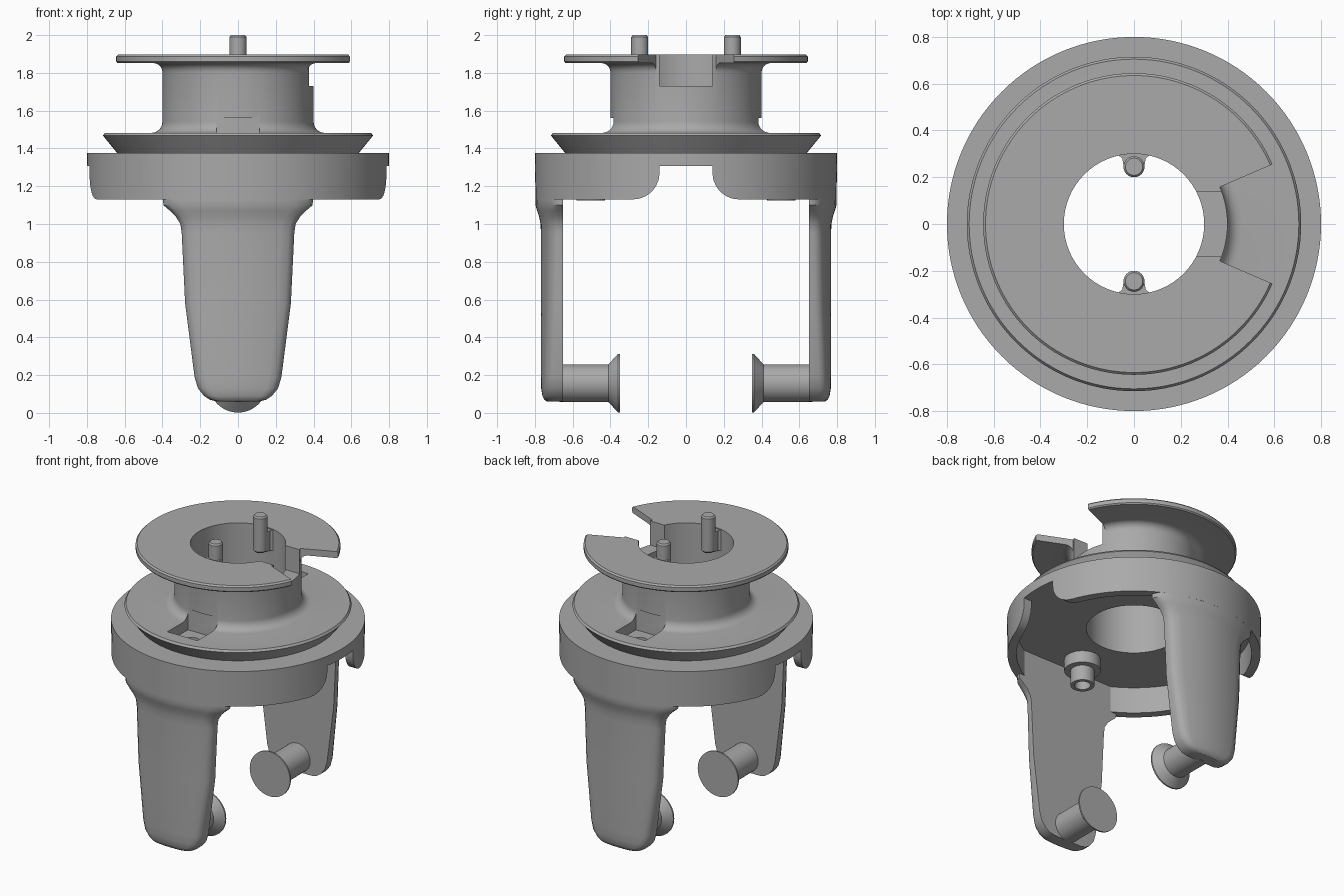
import bpy, bmesh
from math import sin, cos, pi, radians, sqrt

if "Cube" in bpy.data.objects:
    bpy.data.objects.remove(bpy.data.objects["Cube"])

grey = bpy.data.materials.new("plain_grey")
grey.use_nodes = True
grey.diffuse_color = (0.4, 0.4, 0.4, 1)
grey.node_tree.nodes["Principled BSDF"].inputs["Base Color"].default_value = (0.4, 0.4, 0.4, 1)


def finish(name, bm):
    bmesh.ops.recalc_face_normals(bm, faces=bm.faces)
    mesh = bpy.data.meshes.new(name)
    bm.to_mesh(mesh)
    bm.free()
    mesh.materials.append(grey)
    ob = bpy.data.objects.new(name, mesh)
    bpy.context.collection.objects.link(ob)
    return ob


def loft(name, rings, closed=False):
    """Skin a list of equal point rings, capped unless they close on themselves."""
    bm = bmesh.new()
    loops = [[bm.verts.new(p) for p in ring] for ring in rings]
    pairs = list(zip(loops, loops[1:])) + ([(loops[-1], loops[0])] if closed else [])
    for a, b in pairs:
        n = len(a)
        for i in range(n):
            j = (i + 1) % n
            bm.faces.new((a[i], a[j], b[j], b[i]))
    if not closed:
        bm.faces.new(loops[0])
        bm.faces.new(loops[-1])
    return finish(name, bm)


def lathe(name, profile, origin=(0, 0, 0), axis="z", seg=96, closed=True):
    """Turn an (r, h) profile about an axis through origin."""
    ox, oy, oz = origin
    rings = []
    for r, h in profile:
        ring = []
        for k in range(seg):
            a = 2 * pi * k / seg
            c, s = r * cos(a), r * sin(a)
            ring.append((ox + c, oy + s, oz + h) if axis == "z" else (ox + c, oy + h, oz + s))
        rings.append(ring)
    return loft(name, rings, closed)


def box(name, x0, x1, y0, y1, z0, z1):
    corners = [(x0, y0), (x1, y0), (x1, y1), (x0, y1)]
    return loft(name, [[(x, y, z) for x, y in corners] for z in (z0, z1)])


def cut(target, cutter):
    cutter.hide_render = True
    mod = target.modifiers.new("cut", "BOOLEAN")
    mod.operation = "DIFFERENCE"
    mod.solver = "EXACT"
    mod.object = cutter
    bpy.context.view_layer.objects.active = target
    bpy.ops.object.modifier_apply(modifier=mod.name)
    bpy.data.objects.remove(cutter)


def fillet(cx, cz, r, a0, a1, n=6):
    return [(cx + r * cos(radians(a0 + (a1 - a0) * i / n)),
             cz + r * sin(radians(a0 + (a1 - a0) * i / n))) for i in range(n + 1)]


# Spool body: bore, upper flange, hub, conical flange and hollow skirt
ceiling = 1.312
profile = [(0.3, ceiling), (0.3, 1.897), (0.635, 1.897), (0.645, 1.887), (0.645, 1.86), (0.638, 1.852)]
profile += fillet(0.45, 1.802, 0.05, 90, 180)
profile += fillet(0.46, 1.542, 0.06, 180, 270)
profile += [(0.705, 1.482), (0.715, 1.468), (0.64, 1.376), (0.8, 1.376),
            (0.797, 1.13), (0.74, 1.13), (0.74, ceiling)]
body = lathe("spool_body", profile, seg=128)

# Rounded openings through both sides of the skirt
edge = [(0.28, 1.0)] + [(0.28 - 0.14 * sin(t * pi / 12), 1.27 - 0.14 * cos(t * pi / 12))
                        for t in range(7)] + [(0.14, 1.308)]
outline = edge + [(-y, z) for y, z in reversed(edge)]
cut(body, loft("skirt_cutter", [[(x, y, z) for y, z in outline] for x in (-1, 1)]))

# Slot in the hub wall and wedge opening in the upper flange
cut(body, box("slot_cutter", 0.2, 0.42, -0.14, 0.14, 1.73, 2))
half = radians(23.3)
angles = [half * (i / 8 - 1) for i in range(17)]
sector = [(0.4 * cos(a), 0.4 * sin(a)) for a in angles]
sector += [(0.8 * cos(a), 0.8 * sin(a)) for a in reversed(angles)]
cut(body, loft("wedge_cutter", [[(x, y, z) for x, y in sector] for z in (1.79, 2)]))

# Pockets with screw holes beside the hub, front and back
for s in (-1, 1):
    ys = sorted((s * 0.385, s * 0.61))
    cut(body, box("pocket_cutter", -0.115, 0.115, *ys, 1.41, 1.56))
    cut(body, lathe("hole_cutter", [(0.05, 1.2), (0.05, 1.5)], (0, s * 0.505, 0), seg=32, closed=False))

parts = [body]

# Leg heights as (z, half width, outer radius)
sections = [(0.06, 0.11, 0.735), (0.07, 0.15, 0.75), (0.09, 0.18, 0.76), (0.13, 0.212, 0.767),
            (0.19, 0.23, 0.768), (0.58, 0.28, 0.768), (0.95, 0.298, 0.768), (1.0, 0.305, 0.77),
            (1.04, 0.33, 0.778), (1.07, 0.36, 0.788), (1.1, 0.395, 0.797), (1.13, 0.397, 0.797),
            (1.315, 0.397, 0.797)]


def leg_ring(s, z, w, radius):
    """Flat inside, curved outside, softened outer corners."""
    r = 0.03
    def outer(x):
        return sqrt(radius ** 2 - x ** 2)
    side = [(w, 0.65), (w, outer(w) - r), (w - 0.3 * r, outer(w) - 0.3 * r)]
    arc = [((w - r) * (1 - i / 6), outer((w - r) * (1 - i / 6))) for i in range(7)]
    right = side + arc
    points = right + [(-x, y) for x, y in reversed(right[:-1])]
    return [(x, s * y, z) for x, y in points]


for s, end in ((-1, "front"), (1, "back")):
    parts.append(loft(end + "_leg", [leg_ring(s, *sec) for sec in sections]))

    # Inward axle peg with a flared end
    peg = [(0.1, 0.67), (0.1, 0.41), (0.155, 0.36), (0.155, 0.35)]
    parts.append(lathe(end + "_axle_peg", [(r, s * y) for r, y in peg], (0, 0, 0.157), "y", 48, False))

    # Hollow screw post with a collar under the ceiling
    post = [(0.05, 1.125), (0.075, 1.125), (0.075, 1.23), (0.115, 1.23), (0.115, 1.32), (0.05, 1.32)]
    parts.append(lathe(end + "_screw_post", post, (0, s * 0.505, 0), seg=48))

    # Locating pin and the web joining it to the bore
    pin = [(0.037, 1.75), (0.045, 1.76), (0.045, 1.99), (0.037, 2.0)]
    parts.append(lathe(end + "_pin", pin, (0, s * 0.245, 0), seg=32, closed=False))
    web = [(0.045, 0.25), (0.05, 0.28), (0.075, 0.302), (-0.075, 0.302), (-0.05, 0.28), (-0.045, 0.25)]
    parts.append(loft(end + "_pin_web", [[(x, s * y, z) for x, y in web] for z in (1.75, 1.89)]))

# Smooth curved surfaces while keeping the edges crisp
bpy.context.view_layer.update()
bpy.ops.object.select_all(action="DESELECT")
for part in parts:
    part.select_set(True)
bpy.context.view_layer.objects.active = body
bpy.ops.object.shade_smooth_by_angle(angle=radians(32))
